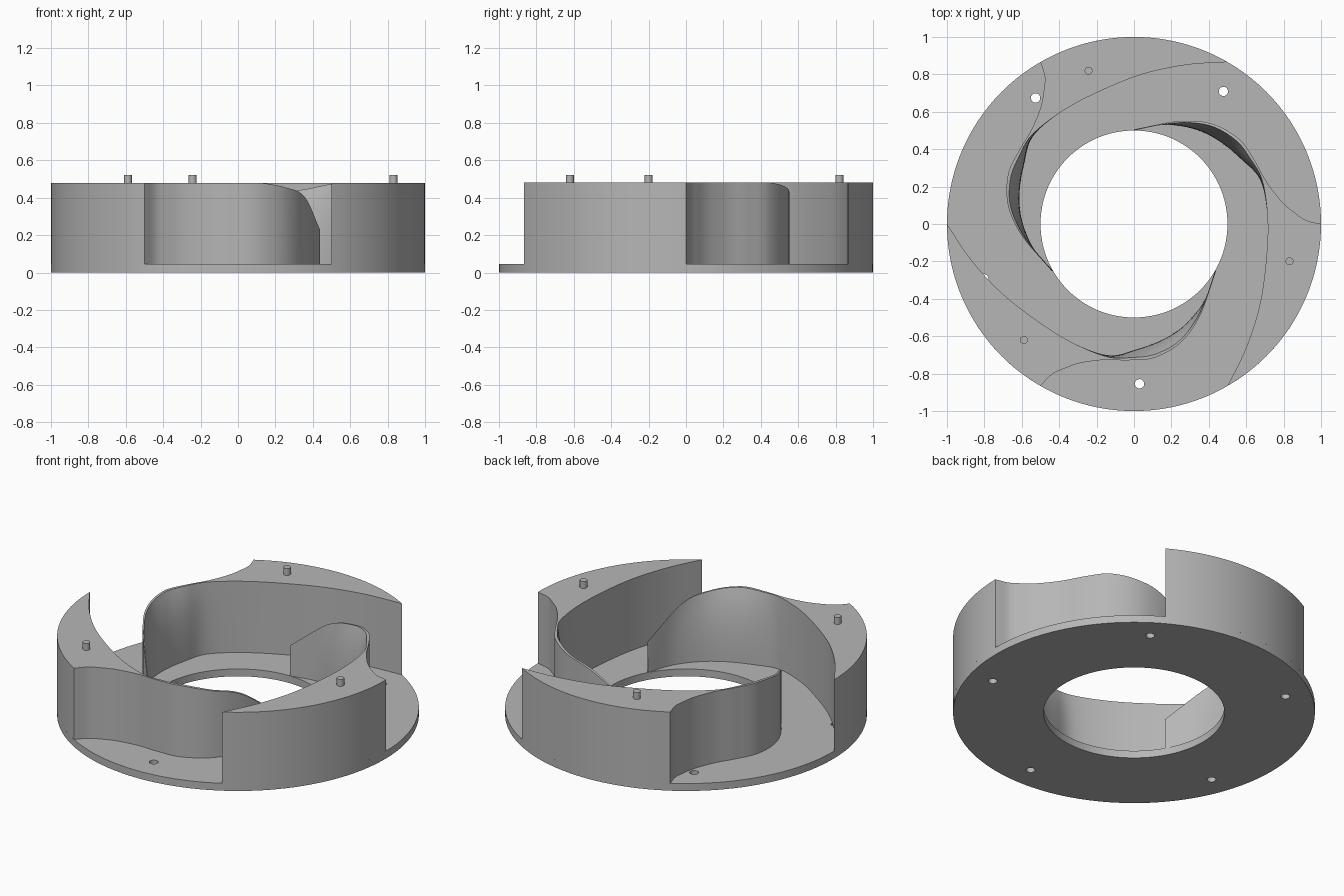
import bpy, bmesh, math
from mathutils import Vector, Matrix

cube = bpy.data.objects.get("Cube")
if cube:
    bpy.data.objects.remove(cube)

BASE_Z, TOP_Z = 0.045, 0.48
STEPS, RISE = 6, 10

grey = bpy.data.materials.new("plain_grey")
grey.use_nodes = True
grey.diffuse_color = (0.47, 0.47, 0.47, 1)
grey.node_tree.nodes["Principled BSDF"].inputs["Base Color"].default_value = grey.diffuse_color


def add_object(name, bm):
    mesh = bpy.data.meshes.new(name)
    bmesh.ops.recalc_face_normals(bm, faces=bm.faces)
    bm.to_mesh(mesh)
    bm.free()
    mesh.materials.append(grey)
    ob = bpy.data.objects.new(name, mesh)
    bpy.context.collection.objects.link(ob)
    return ob


def smooth(ob, degrees=30):
    bpy.ops.object.select_all(action='DESELECT')
    bpy.context.view_layer.objects.active = ob
    ob.select_set(True)
    bpy.ops.object.shade_smooth_by_angle(angle=math.radians(degrees))


def cylinder(bm, radius, z0, z1, centre=(0, 0), sides=24):
    place = Matrix.Translation((centre[0], centre[1], (z0 + z1) / 2))
    bmesh.ops.create_cone(bm, cap_ends=True, segments=sides, radius1=radius,
                          radius2=radius, depth=z1 - z0, matrix=place)


def polar(radius, degrees):
    a = math.radians(degrees)
    return radius * math.cos(a), radius * math.sin(a)


def spline(points):
    """Catmull-Rom curve through the points."""
    pts = [Vector(p) for p in points]
    pts = [2 * pts[0] - pts[1]] + pts + [2 * pts[-1] - pts[-2]]
    out = []
    for i in range(1, len(pts) - 2):
        a, b, c, d = pts[i - 1:i + 3]
        for k in range(STEPS):
            t = k / STEPS
            out.append(b + (c - a) * (t / 2) + (2 * a - 5 * b + 4 * c - d) * (t * t / 2)
                       + (3 * b - a - 3 * c + d) * (t ** 3 / 2))
    return out + [pts[-2]]


# Base ring with five screw holes
bm = bmesh.new()
cylinder(bm, 1.0, 0, BASE_Z, sides=128)
base = add_object("base_ring", bm)
bm = bmesh.new()
cylinder(bm, 0.5, -0.1, 0.2, sides=128)
for i in range(5):
    cylinder(bm, 0.025, -0.1, 0.2, polar(0.855, 272 + 72 * i))
cutter = add_object("hole_cutter", bm)
cut = base.modifiers.new("holes", 'BOOLEAN')
cut.operation, cut.object, cut.solver = 'DIFFERENCE', cutter, 'EXACT'
bpy.context.view_layer.objects.active = base
bpy.ops.object.modifier_apply(modifier=cut.name)
bpy.data.objects.remove(cutter)
smooth(base)

# Vane outline: inner wall foot, inner wall crest (x, y, height), outer wall
shared = [(0.5, -0.866), (0.6, -0.66), (0.675, -0.42), (0.71, -0.15), (0.713, 0.05)]
foot = spline(shared + [(0.675, 0.235), (0.575, 0.345), (0.46, 0.44),
                        (0.33, 0.505), (0.166, 0.53), (0, 0.5)])
crest = spline([(x, y, TOP_Z) for x, y in shared]
               + [(0.685, 0.235, TOP_Z), (0.625, 0.345, TOP_Z), (0.545, 0.447, TOP_Z),
                  (0.41, 0.525, 0.455), (0.23, 0.541, 0.405), (0, 0.502, 0.23)])
outer = spline([(1, 0), (0.92, 0.02), (0.86, 0.06), (0.8, 0.11), (0.745, 0.175),
                (0.7, 0.24), (0.645, 0.34), (0.565, 0.452), (0.42, 0.535),
                (0.24, 0.55), (0, 0.506)])


def vane():
    bm = bmesh.new()
    low = BASE_Z - 0.002
    columns = []
    for f, c, o in zip(foot, crest, outer):
        h = min(c.z, TOP_Z)
        col = [bm.verts.new((o.x, o.y, low)), bm.verts.new((o.x, o.y, h))]
        # The inner wall rises straight, then leans out to the crest
        for k in range(RISE, -1, -1):
            s = k / RISE
            p = f.lerp(c.xy, s ** 2.5)
            col.append(bm.verts.new((p.x, p.y, low + (h - low) * s)))
        columns.append(col)
    n = len(columns[0])
    for a, b in zip(columns, columns[1:]):
        for k in range(n):
            j = (k + 1) % n
            bm.faces.new((a[k], a[j], b[j], b[k]))
    bm.faces.new(columns[-1])
    # Rim segment along the outside circle
    first = columns[0]
    rim_low, rim_top = [first[-1]], [first[2]]
    for i in range(1, 24):
        x, y = polar(1, 300 + 60 * i / 24)
        rim_low.append(bm.verts.new((x, y, low)))
        rim_top.append(bm.verts.new((x, y, TOP_Z)))
    rim_low.append(first[0])
    rim_top.append(first[1])
    bm.faces.new(rim_top)
    bm.faces.new(rim_low)
    for i in range(24):
        side = [rim_low[i], rim_low[i + 1], rim_top[i + 1], rim_top[i]]
        if i == 0:
            side += first[3:-1]
        bm.faces.new(side)
    return bm


# Three vanes, each with a locating pin
for i in range(3):
    turn = Matrix.Rotation(math.radians(120 * i), 4, 'Z')
    bm = vane()
    bm.transform(turn)
    smooth(add_object(f"vane_{i + 1}", bm), 35)
    bm = bmesh.new()
    cylinder(bm, 0.021, TOP_Z - 0.02, 0.522, polar(0.855, 346.5 + 120 * i))
    smooth(add_object(f"locating_pin_{i + 1}", bm))
